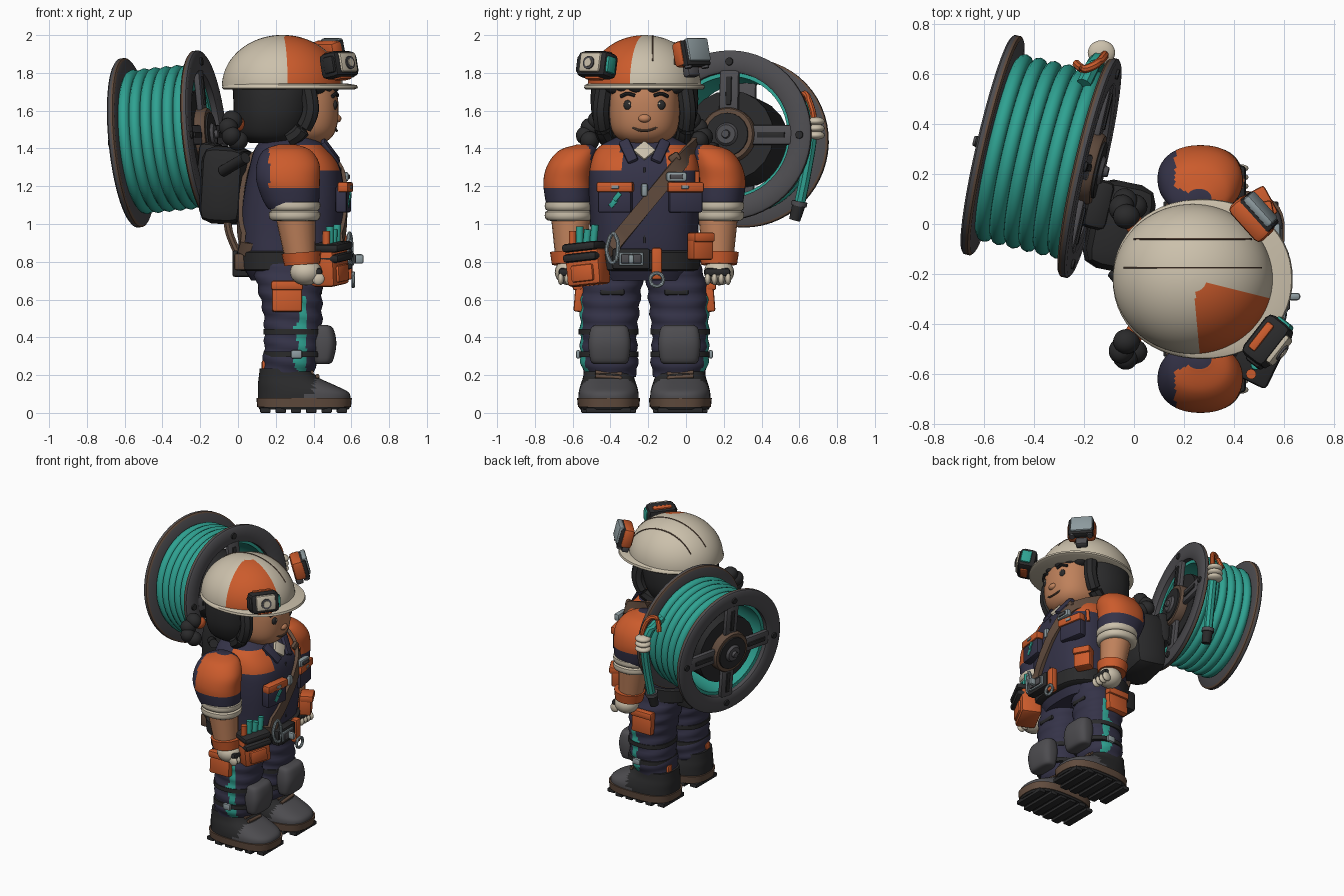
import bpy, bmesh, math
from math import pi, sin, cos, radians
from mathutils import Matrix, Vector, Euler

if "Cube" in bpy.data.objects:
    bpy.data.objects.remove(bpy.data.objects["Cube"])

CY = -0.22          # body centre line; the figure faces +x
I = Matrix.Identity(4)

def material(name, *rgb):
    m = bpy.data.materials.new(name)
    m.use_nodes = True
    m.diffuse_color = (*rgb, 1)
    m.node_tree.nodes["Principled BSDF"].inputs["Base Color"].default_value = (*rgb, 1)
    return m

CREAM = material("cream", .60, .53, .41)
ORANGE = material("orange", .60, .105, .025)
BLACK = material("charcoal", .023, .023, .024)
NAVY = material("navy", .035, .033, .065)
TEAL = material("teal", .028, .36, .285)
GREY = material("dark_grey", .075, .073, .08)
BROWN = material("brown", .12, .072, .048)
SKIN = material("skin", .52, .22, .105)
METAL = material("pale_metal", .27, .33, .35)

def add(name, bm, mats, rule=None, frame=I, angle=40):
    bmesh.ops.recalc_face_normals(bm, faces=bm.faces)
    for f in bm.faces:
        f.smooth = True
        if rule:
            f.material_index = int(rule(f.calc_center_median()))
    me = bpy.data.meshes.new(name)
    bm.to_mesh(me)
    bm.free()
    for m in mats if isinstance(mats, (list, tuple)) else [mats]:
        me.materials.append(m)
    me.set_sharp_from_angle(angle=radians(angle))
    ob = bpy.data.objects.new(name, me)
    ob.matrix_world = frame
    bpy.context.collection.objects.link(ob)
    return ob

def place(loc, rot=(0, 0, 0)):
    return Matrix.Translation(loc) @ Euler(rot).to_matrix().to_4x4()

def box(name, loc, size, mat, rot=(0, 0, 0), bevel=.012, frame=I):
    bm = bmesh.new()
    bmesh.ops.create_cube(bm, size=1)
    bmesh.ops.scale(bm, vec=size, verts=bm.verts)
    bevel = min(bevel, min(size) * .4)
    bmesh.ops.bevel(bm, geom=bm.edges[:], offset=bevel, segments=2, profile=.5, affect='EDGES')
    return add(name, bm, mat, frame=frame @ place(loc, rot), angle=30)

def ball(name, loc, radii, mat, rot=(0, 0, 0)):
    bm = bmesh.new()
    bmesh.ops.create_uvsphere(bm, u_segments=20, v_segments=12, radius=1)
    bmesh.ops.scale(bm, vec=radii, verts=bm.verts)
    return add(name, bm, mat, frame=place(loc, rot))

def grid_mesh(rings, loop=False):
    bm = bmesh.new()
    vs = [[bm.verts.new(p) for p in r] for r in rings]
    n = len(vs[0])
    for i in range(len(vs) if loop else len(vs) - 1):
        a, b = vs[i], vs[(i + 1) % len(vs)]
        for j in range(n):
            bm.faces.new((a[j], a[(j + 1) % n], b[(j + 1) % n], b[j]))
    if not loop:
        bm.faces.new(vs[0])
        bm.faces.new(vs[-1])
    return bm

def catmull(pts, steps, loop=False):
    pts = [Vector(p) for p in pts]
    n, out = len(pts), []
    for i in range(n if loop else n - 1):
        p = [pts[k % n] if loop else pts[min(max(k, 0), n - 1)] for k in range(i - 1, i + 3)]
        for t in (k / steps for k in range(steps)):
            out.append(.5 * (2 * p[1] + (p[2] - p[0]) * t + (2 * p[0] - 5 * p[1] + 4 * p[2] - p[3]) * t * t
                             + (3 * p[1] - p[0] - 3 * p[2] + p[3]) * t ** 3))
    return out if loop else out + [pts[-1]]

def loft(name, secs, mats, e=2.4, rule=None, steps=4, n=40, fold=0):
    """Stack of rounded rings, each (z, x, y, x radius, y radius)."""
    pw = lambda v: math.copysign(abs(v) ** (2 / e), v)
    rings = []
    for z, x, y, rx, ry in catmull(secs, steps):
        w = [1 + fold * sin(z * 75 + 2 * cos(2 * pi * j / n)) for j in range(n)]
        rings.append([(x + rx * w[j] * pw(cos(2 * pi * j / n)), y + ry * w[j] * pw(sin(2 * pi * j / n)), z)
                      for j in range(n)])
    return add(name, grid_mesh(rings), mats, rule, angle=50)

def lathe(name, profile, mats, frame, rule=None, n=56):
    rings = [[(r * cos(2 * pi * k / n), r * sin(2 * pi * k / n), z) for r, z in profile] for k in range(n)]
    return add(name, grid_mesh(rings, loop=True), mats, rule, frame)

def rod(name, a, b, r0, r1, mat, frame=I):
    a, b = Vector(a), Vector(b)
    bm = bmesh.new()
    bmesh.ops.create_cone(bm, cap_ends=True, segments=20, radius1=r0, radius2=r1, depth=(b - a).length)
    turn = (b - a).to_track_quat('Z', 'Y').to_matrix().to_4x4()
    return add(name, bm, mat, frame=frame @ Matrix.Translation((a + b) / 2) @ turn)

def tube(name, pts, r, mat, loop=False):
    pts = catmull(pts, 6, loop)
    rings = []
    for i, p in enumerate(pts):
        q, o = (pts[(i + 1) % len(pts)], pts[i - 1]) if loop else (pts[min(i + 1, len(pts) - 1)], pts[max(i - 1, 0)])
        t = (q - o).normalized()
        u = t.cross(Vector((.31, .2, .93) if abs(t.z) < .8 else (.95, .3, 0))).normalized()
        v = t.cross(u)
        rings.append([p + r * (u * cos(k * pi / 4) + v * sin(k * pi / 4)) for k in range(8)])
    return add(name, grid_mesh(rings, loop=loop), mat)

# Overalls body with orange shoulder panels
TORSO = [(.70, .27, CY, .20, .24), (.80, .27, CY, .25, .28), (.95, .28, CY, .27, .285), (1.15, .295, CY, .265, .295),
         (1.30, .30, CY, .24, .29), (1.40, .28, CY, .19, .25), (1.46, .27, CY, .13, .15)]

def chest(y, z, side=1, gap=0):
    """Point on the front (or back) of the body."""
    a, b = next((p for p in zip(TORSO, TORSO[1:]) if p[0][0] <= z <= p[1][0]), TORSO[-2:])
    s = Vector(a).lerp(Vector(b), min((z - a[0]) / (b[0] - a[0]), 1))
    k = max(1 - abs((y - CY) / s[4]) ** 2.8, 0) ** (1 / 2.8)
    return Vector((s[1] + side * (s[3] * k + gap), y, z))

loft("body", TORSO, [NAVY, ORANGE], 2.8, lambda c: 1.29 < c.z < 1.415 and abs(c.y - CY) > .12 and c.x > .27, 8, 64)
loft("belt", [(.75, .272, CY, .25, .28), (.76, .272, CY, .27, .295), (.85, .275, CY, .28, .3), (.86, .275, CY, .26, .28)],
     BLACK, 2.8, steps=1)
rod("neck", (.29, CY, 1.36), (.29, CY, 1.5), .12, .12, SKIN)
box("undershirt", chest(CY, 1.385, gap=.005), (.03, .085, .085), CREAM, (pi / 4, -.6, 0), .004)
rod("zip", chest(CY, .9, gap=.003), chest(CY, 1.3, gap=.003), .006, .006, BLACK)
box("zip_pull", chest(CY, 1.18, gap=.02), (.03, .035, .07), METAL)

for s, side in ((1, "left"), (-1, "right")):
    Y = lambda off: CY + s * off
    box(side + "_collar", chest(Y(.085), 1.385, gap=.012), (.03, .06, .15), NAVY, (s * -.5, -.55, s * .25))
    # Arm
    loft(side + "_sleeve", [(1.08, .29, Y(.40), .13, .11), (1.13, .28, Y(.40), .15, .125), (1.23, .265, Y(.405), .168, .13),
         (1.32, .265, Y(.385), .165, .125), (1.39, .26, Y(.35), .125, .10), (1.42, .26, Y(.32), .05, .04)],
         [NAVY, ORANGE], 2.2, lambda c: c.z > 1.195 and c.x > .165 and s * (c.y - CY) + .4 * (c.x - .12) > .385, 8, 56)
    for k in range(2):
        z = 1.045 + k * .05
        loft(side + "_rolled_cuff", [(z - .028, .30, Y(.40), .11, .10), (z - .018, .30, Y(.40), .132, .124),
             (z + .018, .30, Y(.40), .135, .126), (z + .028, .30, Y(.40), .11, .10)], CREAM, 2.2, steps=2)
    rod(side + "_forearm", (.33, Y(.39), .82), (.305, Y(.39), 1.04), .082, .105, SKIN)
    rod(side + "_glove_cuff", (.34, Y(.395), .785), (.335, Y(.395), .85), .095, .105, ORANGE)
    ball(side + "_hand", (.36, Y(.395), .745), (.085, .08, .07), CREAM)
    box(side + "_knuckle_pad", (.425, Y(.385), .745), (.045, .14, .045), BLACK, bevel=.018)
    for k in range(4):
        ball(side + "_finger", (.425, Y(.335 + k * .036), .71), (.033, .016, .033), CREAM)
    # Leg
    loft(side + "_leg", [(.19, .27, Y(.18), .13, .13), (.25, .27, Y(.185), .14, .15), (.38, .29, Y(.19), .15, .15),
         (.52, .29, Y(.185), .155, .155), (.66, .275, Y(.175), .17, .16), (.80, .26, Y(.14), .19, .15)],
         [NAVY, TEAL], 2.3, lambda c: c.z < .63 and .31 + .015 * sin(c.z * 40) < c.x < .36 and s * (c.y - Y(.19)) > .05,
         7, 72, .035)
    box(side + "_thigh_pocket", (.26, Y(.345), .615), (.16, .05, .16), ORANGE, (s * .08, 0, 0))
    box(side + "_thigh_flap", (.26, Y(.355), .675), (.17, .05, .05), ORANGE)
    loft(side + "_knee_pad", [(.258, .445, Y(.185), .03, .075), (.275, .452, Y(.185), .05, .1), (.365, .455, Y(.185), .066, .112),
         (.445, .45, Y(.185), .055, .1), (.465, .445, Y(.185), .03, .075)], GREY, 3)
    for z in (.31, .43):
        loft(side + "_knee_strap", [(z - .015, .29, Y(.19), .155, .158), (z + .015, .29, Y(.19), .155, .158)], BLACK, steps=1)
    box(side + "_strap_buckle", (.31, Y(.35), .31), (.06, .025, .045), METAL)
    box(side + "_thigh_tab", (.43, Y(.17), .64), (.03, .13, .035), BLACK)
    box(side + "_ankle_tab", (.14, Y(.22), .24), (.03, .05, .08), ORANGE)
    # Boot
    loft(side + "_boot", [(.07, .35, Y(.19), .245, .16), (.11, .345, Y(.19), .24, .158), (.15, .305, Y(.19), .20, .148),
         (.19, .265, Y(.19), .155, .135), (.235, .25, Y(.19), .135, .13)], [BLACK, GREY], 2.6,
         lambda c: c.x > .36 + (c.z - .07) * .5 and c.z < .18)
    loft(side + "_sole", [(.03, .35, Y(.19), .248, .162), (.08, .35, Y(.19), .253, .167)], BROWN, 2.8, steps=1)
    loft(side + "_outsole", [(.018, .35, Y(.19), .235, .15), (.032, .35, Y(.19), .244, .158)], BLACK, 2.8, steps=1)
    for k in range(6):
        w = .24 if k in (0, 5) else .29
        box(side + "_tread", (.145 + k * .081, Y(.19), .014), (.055, w, .028), BLACK, bevel=.005)
    for k in range(2):
        x, z = .42 - k * .03, .185 + k * .02
        rod(side + "_lace", (x, Y(.12), z), (x, Y(.26), z + .01), .011, .011, BROWN)
    # Hair and features on each side
    tube(side + "_hair_lock", [(.37, Y(.215), 1.72), (.385, Y(.23), 1.6), (.34, Y(.22), 1.5), (.27, Y(.2), 1.45)], .045, BLACK)
    ball(side + "_hair_tie", (0, Y(.22), 1.53), (.035, .045, .04), ORANGE)
    for k, (x, off, z) in enumerate([(-.03, .25, 1.55), (-.05, .285, 1.51), (-.035, .31, 1.465), (0, .29, 1.44)]):
        ball(side + "_ponytail_curl", (x, Y(off), z), (.055, .05, .05), BLACK, (k, .5, k))
    ball(side + "_eye", (.512, Y(.085), 1.63), (.014, .026, .027), BLACK)
    ball(side + "_eye_glint", (.524, Y(.08), 1.638), (.005, .006, .007), CREAM)
    tube(side + "_brow", [(.525, Y(.05), 1.68), (.52, Y(.09), 1.69), (.50, Y(.125), 1.675)], .01, BLACK)
    for k in range(3):
        ball(side + "_fringe", (.485 - k * .035, Y(.05 + k * .06), 1.72), (.05, .045, .03), BLACK, (s * .4, 0, 0))

# Head
loft("head", [(1.425, .35, CY, .08, .08), (1.445, .34, CY, .14, .13), (1.49, .33, CY, .185, .17), (1.56, .33, CY, .20, .185),
     (1.66, .33, CY, .20, .185), (1.74, .32, CY, .19, .18)], SKIN, 2.4)
loft("hair", [(1.43, .18, CY, .12, .18), (1.47, .18, CY, .18, .235), (1.56, .19, CY, .21, .275), (1.66, .20, CY, .225, .285),
     (1.74, .21, CY, .24, .28)], BLACK, 2.3)
ball("nose", (.522, CY, 1.56), (.026, .034, .022), SKIN, (0, .4, 0))
tube("smile", [(.498, CY - .085, 1.525), (.518, CY - .04, 1.5), (.522, CY, 1.494), (.518, CY + .04, 1.5),
     (.498, CY + .085, 1.525)], .007, BROWN)

# Helmet: dome with an orange panel, brim, ridges
def panel(c):
    a = math.degrees(math.atan2(c.y - CY, c.x - .235))
    return -85 < a < -12 and math.hypot(c.x - .235, c.y - CY) > .065
dome = [(1.73 + .27 * sin(k * pi / 36), .235, CY, .32 * cos(k * pi / 36), .30 * cos(k * pi / 36)) for k in range(18)]
loft("helmet_dome", dome + [(2.0, .235, CY, .004, .004)], [CREAM, ORANGE], 2, panel, 1, 72)
loft("helmet_brim", [(1.712, .27, CY, .345, .31), (1.72, .275, CY, .36, .32), (1.735, .275, CY, .355, .317),
     (1.745, .25, CY, .32, .295)], CREAM, 2.1, steps=1, n=56)
for y in (-.06, -.175):
    h = math.sqrt(1 - ((y - CY) / .30) ** 2)
    tube("helmet_ridge", [(.235 + .32 * h * cos(t), y, 1.73 + .27 * h * sin(t))
         for t in (radians(30 + 15 * k) for k in range(9))], .004, BROWN)

# Head lamp and side camera; in each frame x points away from the helmet
lamp = place((.535, -.47, 1.84), (0, -.2, radians(-38)))
box("lamp_body", (0, 0, 0), (.12, .2, .14), BLACK, bevel=.03, frame=lamp)
box("lamp_face", (.05, 0, .005), (.045, .135, .105), CREAM, frame=lamp)
rod("lamp_ring", (.07, 0, 0), (.08, 0, 0), .035, .035, GREY, lamp)
rod("lamp_lens", (.075, 0, 0), (.084, 0, 0), .022, .022, CREAM, lamp)
box("lamp_top", (-.02, 0, .068), (.035, .13, .02), ORANGE, frame=lamp)
box("lamp_base", (.01, 0, -.07), (.05, .1, .02), ORANGE, frame=lamp)
for s in (-1, 1):
    box("lamp_side", (.01, s * .095, 0), (.07, .03, .09), TEAL if s > 0 else BLACK, frame=lamp)
camera = place((.475, .025, 1.9), (0, -.25, radians(42)))
box("camera_body", (-.005, 0, 0), (.08, .19, .14), ORANGE, bevel=.025, frame=camera)
box("camera_rim", (.03, 0, -.005), (.05, .17, .14), BLACK, frame=camera)
box("camera_screen", (.05, .005, .01), (.035, .15, .125), METAL, frame=camera)
box("camera_mount", (-.02, 0, -.09), (.05, .08, .06), GREY, frame=camera)
for s in (-1, 1):
    rod("camera_knob", (.03, s * .06, -.085), (.03, s * .06, -.055), .02, .02, GREY, camera)

# Shoulder strap looping round the body
path = [chest(.05 - .46 * k / 8, 1.42 - .56 * k / 8, 1, .012) for k in range(9)]
path += [chest(-.44 + .46 * k / 8, .86 + .56 * k / 8, -1, .012) for k in range(9)]
path = catmull(path, 3, True)
rings = []
for i, p in enumerate(path):
    t = (path[(i + 1) % len(path)] - path[i - 1]).normalized()
    out = Vector((p.x - .28, (p.y - CY) * .4, 0)).normalized()
    w = t.cross(out).normalized() * .038
    rings.append([p + w + out * .01, p - w + out * .01, p - w - out * .015, p + w - out * .015])
add("shoulder_strap", grid_mesh(rings, loop=True), BROWN)
box("strap_clip", chest(-.05, 1.25, gap=.04), (.04, .11, .05), METAL)
box("strap_clip_core", chest(-.05, 1.25, gap=.06), (.015, .07, .025), GREY)
box("strap_keeper", chest(-.06, 1.35, gap=.02), (.03, .06, .05), BROWN, (.6, 0, 0))

# Chest pockets
for y, name in ((-.375, "right"), (-.005, "left")):
    turn = (0, 0, (y - CY) * .9)
    box(name + "_chest_pocket", chest(y, 1.13, gap=.015), (.06, .18, .14), NAVY, turn)
    box(name + "_pocket_flap", chest(y, 1.195, gap=.03), (.06, .195, .055), ORANGE, turn)
    box(name + "_flap_stud", chest(y, 1.195, gap=.06), (.014, .04, .02), METAL, turn)
for k in (-1, 1):
    box("pocket_mark", chest(-.375 + k * .01, 1.128 + k * .017, gap=.048), (.009, .026, .05), TEAL, (-.7, 0, -.14), .003)
rod("pocket_pen", chest(.06, 1.2, gap=.03), chest(.06, 1.28, gap=.05), .012, .012, ORANGE)

# Belt kit
box("buckle", (.575, -.29, .815), (.06, .2, .11), BLACK)
box("buckle_frame", (.605, -.29, .815), (.02, .13, .07), METAL)
box("buckle_plate", (.614, -.29, .815), (.02, .11, .05), GREY)
box("belt_latch", (.64, -.29, .815), (.05, .03, .05), METAL)
tube("carabiner", [(.59, -.39, .95), (.6, -.36, .9), (.6, -.37, .81), (.59, -.4, .80), (.58, -.42, .87)], .011, METAL, True)
box("belt_hanger", (.58, -.155, .79), (.05, .055, .17), ORANGE)
tube("hanger_ring", [(.61, -.155 + .035 * cos(k * pi / 4), .705 + .035 * sin(k * pi / 4)) for k in range(8)], .01, METAL, True)
pouch = place((.485, -.52, .77), (.1, 0, -.45))
box("tool_pouch", (0, 0, 0), (.14, .2, .19), ORANGE, frame=pouch, bevel=.02)
box("tool_pouch_front", (.06, 0, -.03), (.05, .13, .09), ORANGE, frame=pouch)
for z in (.055, .11):
    box("pouch_band", (.015, 0, z), (.17, .2, .045), BLACK, frame=pouch, bevel=.018)
for k in range(4):
    rod("pouch_tool", (.02, -.07 + k * .04, .1), (.02, -.06 + k * .045, .2 + .02 * (k % 2)), .02, .02,
        ORANGE if k == 0 else TEAL, pouch)
side_pouch = place((.50, .075, .88), (0, 0, .5))
box("small_pouch", (0, 0, 0), (.08, .12, .14), ORANGE, frame=side_pouch)
box("small_pouch_flap", (.01, 0, .05), (.09, .125, .05), ORANGE, frame=side_pouch)
box("back_pouch", (.03, CY + .1, .79), (.12, .2, .14), BLACK)
box("back_pouch_brown", (.02, -.36, .80), (.08, .1, .09), BROWN)
tube("back_strap", [(-.06, -.12, 1.05), (-.045, -.14, .95), (0, -.16, .84)], .022, BROWN)

# Backpack frame holding the reel
box("backpack", (-.06, -.01, 1.205), (.24, .36, .41), BLACK, (0, .06, -.2), bevel=.07)
box("backpack_plate", (-.15, .08, 1.32), (.1, .2, .22), BLACK, (0, .1, -.22), bevel=.03)
for s in (-1, 1):
    rod("pack_brace", (.04, CY + s * .12, 1.35), (-.08, CY + .12 + s * .09, 1.28), .03, .03, BLACK)

# Cable reel; local z runs along its axle and local x points up
axle = Vector((.385, -.09, .04)).normalized()
up = (Vector((0, 0, 1)) - axle * axle.z).normalized()
R = Matrix((up, axle.cross(up), axle)).transposed().to_4x4()
reel = Matrix.Translation((-.372, .27, 1.45)) @ R
for s in (-1, 1):
    end = reel @ Matrix.Translation((0, 0, s * .2)) @ Matrix.Scale(s, 4, (0, 0, 1))
    lathe("reel_flange", [(.335, -.02), (.44, -.02), (.45, -.012), (.45, -.002), (.45, .012), (.44, .02), (.35, .02),
          (.335, .01)], [GREY, BROWN], end, lambda c: math.hypot(c.x, c.y) > .438 and c.z < 0)
    lathe("hub_collar", [(.11, -.02), (.145, -.02), (.145, .025), (.138, .035), (.11, .035)], BROWN, end)
    rod("hub", (0, 0, -.03), (0, 0, .045), .122, .115, BLACK, end)
    rod("hub_cap", (0, 0, .04), (0, 0, .06), .065, .05, GREY, end)
    rod("hub_bolt", (0, 0, .05), (0, 0, .078), .025, .02, GREY, end)
    for k in range(4):
        spoke = end @ Matrix.Rotation(k * pi / 2, 4, 'Z')
        box("reel_spoke", (.235, 0, 0), (.23, .105, .034), GREY, frame=spoke)
        box("spoke_rib", (.235, 0, .018), (.15, .03, .015), BLACK, frame=spoke, bevel=.004)
        rod("rim_bolt", (.39, 0, .015), (.39, 0, .03), .022, .02, BLACK, spoke)
rod("reel_drum", (0, 0, -.18), (0, 0, .18), .24, .24, BLACK, reel)
lathe("cable_core", [(.315, -.175), (.35, -.175), (.35, .175), (.315, .175)], TEAL, reel)
for k in range(6):
    z = -.15 + k * .06
    lathe("cable_turn", [(.352 + .033 * cos(a * pi / 5), z + .031 * sin(a * pi / 5)) for a in range(10)], TEAL, reel)

# Loose cable end, clip and plug
tube("loose_cable", [(-.2, .56, 1.67), (-.16, .64, 1.6), (-.13, .665, 1.48), (-.13, .64, 1.3), (-.14, .60, 1.1)], .03, TEAL)
tube("cable_hook", [(-.23, .64, 1.6), (-.2, .62, 1.68), (-.15, .64, 1.68), (-.12, .67, 1.6), (-.12, .68, 1.52)], .017, ORANGE)
for k in range(3):
    ball("cable_grip", (-.13, .685, 1.47 + k * .037), (.055, .05, .024), CREAM)
rod("plug", (-.14, .60, 1.11), (-.145, .575, 1.02), .036, .03, BLACK)
rod("plug_collar", (-.14, .602, 1.12), (-.141, .597, 1.095), .042, .042, GREY)
